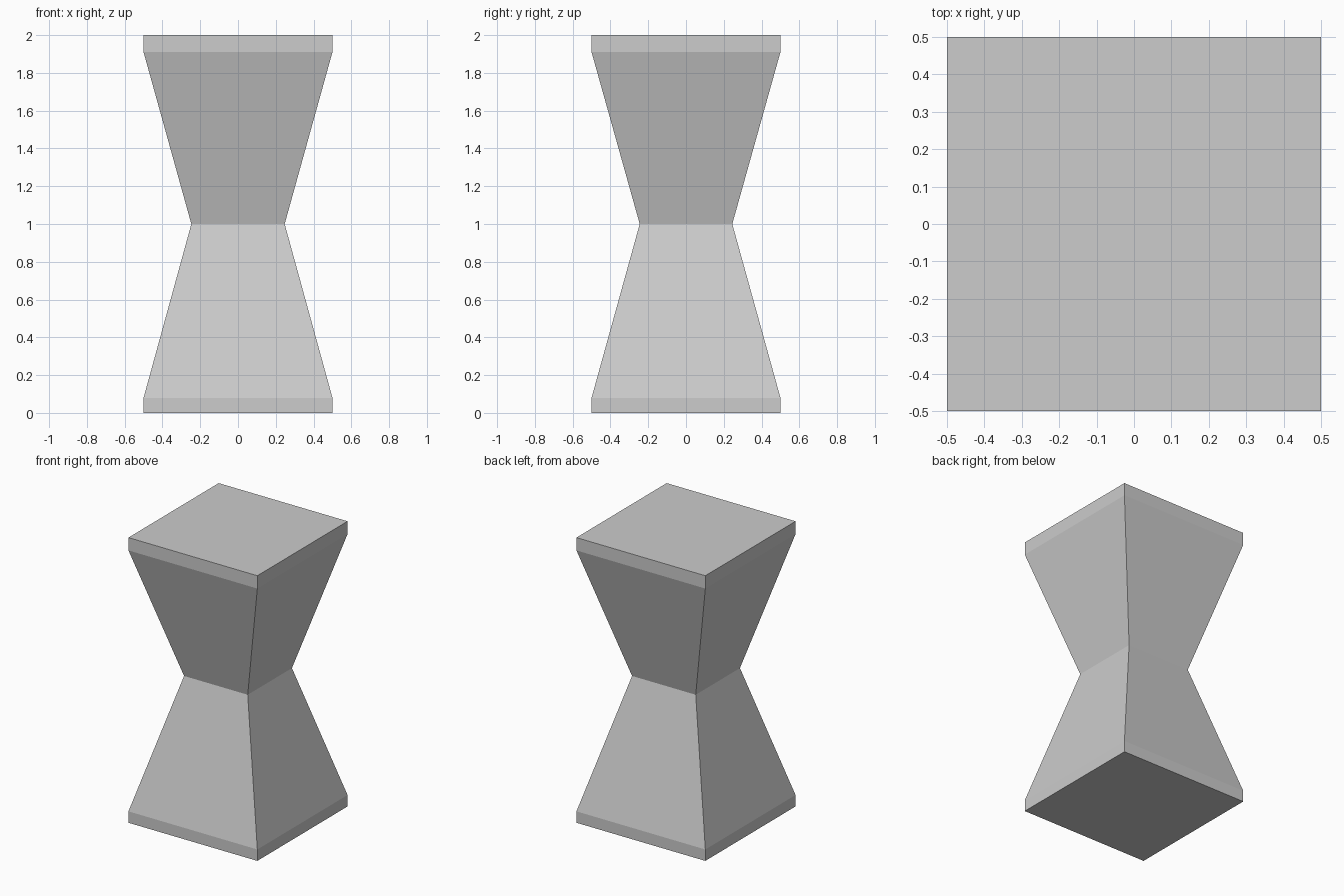
import bpy
import bmesh

default_cube = bpy.data.objects.get("Cube")
if default_cube:
    bpy.data.objects.remove(default_cube, do_unlink=True)

# Single plain grey
grey = bpy.data.materials.new("light_grey")
grey.use_nodes = True
colour = (0.604, 0.604, 0.604, 1)
grey.diffuse_color = colour
grey.node_tree.nodes["Principled BSDF"].inputs["Base Color"].default_value = colour

# Square rings from base to top: half width in x, half width in y, height
profile = [
    (0.5, 0.5, 0.0),
    (0.5, 0.5, 0.08),
    (0.247, 0.245, 1.0),
    (0.5, 0.5, 1.91),
    (0.5, 0.5, 2.0),
]
corners = [(-1, -1), (1, -1), (1, 1), (-1, 1)]


def loft(name, rings, material):
    """Closed flat-faced body through a stack of square rings."""
    bm = bmesh.new()
    loops = [[bm.verts.new((sx * hx, sy * hy, z)) for sx, sy in corners]
             for hx, hy, z in rings]
    for low, high in zip(loops, loops[1:]):
        for i in range(4):
            j = (i + 1) % 4
            bm.faces.new((low[i], low[j], high[j], high[i]))
    bm.faces.new(loops[0][::-1])
    bm.faces.new(loops[-1])
    bmesh.ops.recalc_face_normals(bm, faces=bm.faces)
    mesh = bpy.data.meshes.new(name)
    bm.to_mesh(mesh)
    bm.free()
    mesh.materials.append(material)
    obj = bpy.data.objects.new(name, mesh)
    bpy.context.collection.objects.link(obj)
    return obj


# Pinched pedestal with a slab at each end
loft("pinched_pedestal", profile, grey)
